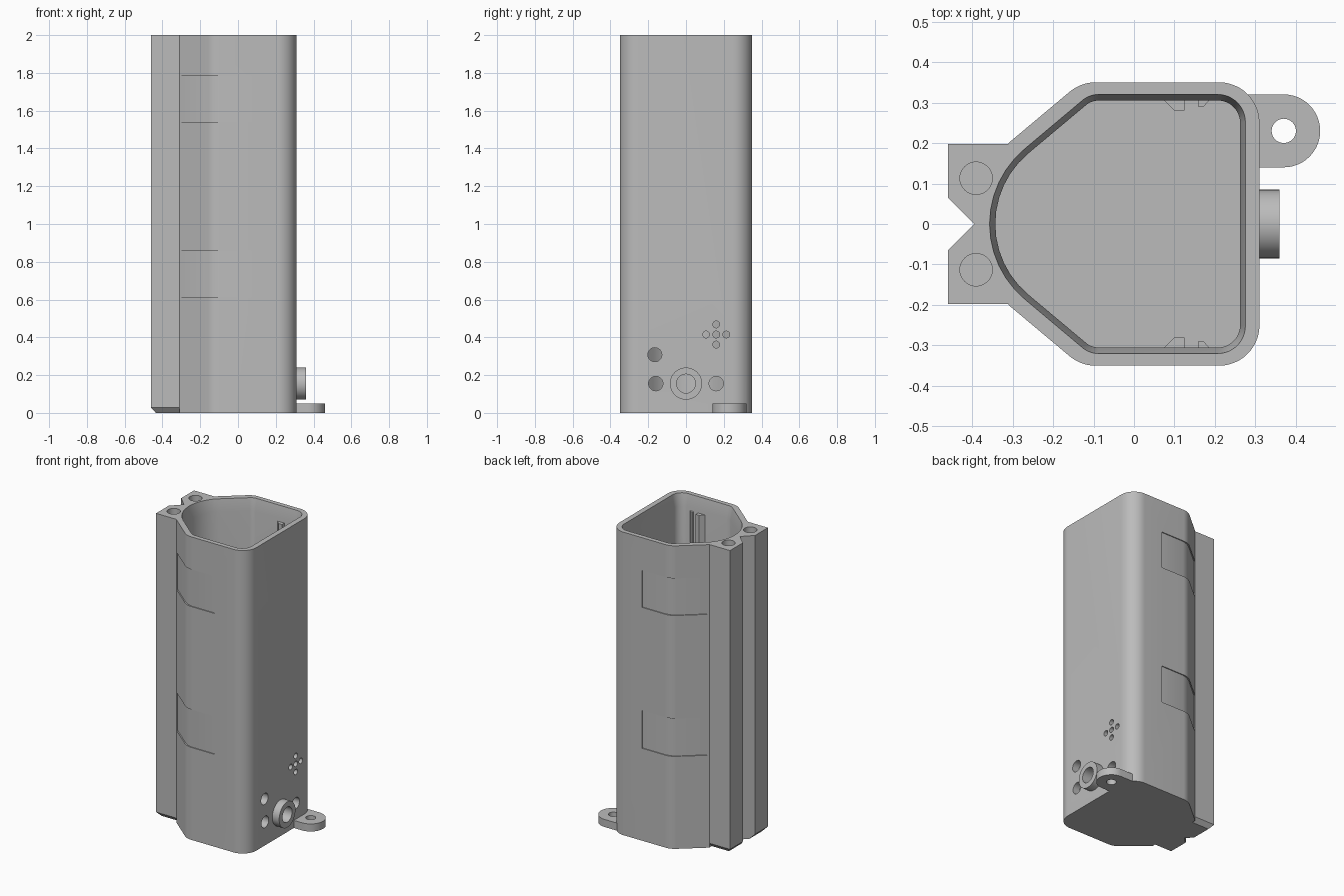
import bpy, bmesh, math
from mathutils import Vector, Matrix

if "Cube" in bpy.data.objects:
    bpy.data.objects.remove(bpy.data.objects["Cube"], do_unlink=True)

grey = bpy.data.materials.new("plain grey")
grey.use_nodes = True
COLOUR = (0.5, 0.5, 0.5, 1)
grey.diffuse_color = COLOUR
grey.node_tree.nodes["Principled BSDF"].inputs["Base Color"].default_value = COLOUR


def rounded(corners, steps=12):
    """Fillet a polygon given as (x, y, radius) corners."""
    out, n = [], len(corners)
    for i, (x, y, r) in enumerate(corners):
        p = Vector((x, y))
        if r == 0:
            out.append(p)
            continue
        a = (Vector(corners[i - 1][:2]) - p).normalized()
        b = (Vector(corners[(i + 1) % n][:2]) - p).normalized()
        half = a.angle(b) / 2
        centre = p + (a + b).normalized() * r / math.sin(half)
        start = p + a * r / math.tan(half) - centre
        end = p + b * r / math.tan(half) - centre
        sweep = start.angle_signed(end)
        for k in range(steps + 1):
            t = -sweep * k / steps
            out.append(centre + Matrix.Rotation(t, 2) @ start)
    return out


def mirrored(half):
    """Complete a half outline across y = 0, skipping points on the axis."""
    return half + [(c[0], -c[1], *c[2:]) for c in reversed(half) if c[1] != 0]


def loft(name, layers):
    """Solid through matching outlines, each given as (outline, z)."""
    bm = bmesh.new()
    rings = [[bm.verts.new((p[0], p[1], z)) for p in pts] for pts, z in layers]
    n = len(rings[0])
    bm.faces.new(rings[0])
    bm.faces.new(rings[-1])
    for lo, hi in zip(rings, rings[1:]):
        for i in range(n):
            j = (i + 1) % n
            bm.faces.new((lo[i], lo[j], hi[j], hi[i]))
    bmesh.ops.recalc_face_normals(bm, faces=bm.faces)
    me = bpy.data.meshes.new(name)
    bm.to_mesh(me)
    bm.free()
    ob = bpy.data.objects.new(name, me)
    bpy.context.collection.objects.link(ob)
    me.materials.append(grey)
    return ob


def cylinder(name, centre, radius, length, along_x=False):
    pts = [(radius * math.cos(math.tau * k / 40), radius * math.sin(math.tau * k / 40))
           for k in range(40)]
    ob = loft(name, [(pts, -length / 2), (pts, length / 2)])
    turn = Matrix.Rotation(math.pi / 2, 4, 'Y') if along_x else Matrix()
    ob.data.transform(Matrix.Translation(centre) @ turn)
    return ob


def combine(target, tool, operation='DIFFERENCE'):
    """Apply a boolean and discard the tool."""
    mod = target.modifiers.new("cut", 'BOOLEAN')
    mod.operation, mod.solver, mod.object = operation, 'EXACT', tool
    bpy.context.view_layer.update()
    dg = bpy.context.evaluated_depsgraph_get()
    result = bpy.data.meshes.new_from_object(target.evaluated_get(dg))
    target.modifiers.clear()
    target.data = result
    bpy.data.objects.remove(tool, do_unlink=True)


# Outer shell
outline = rounded(mirrored([(0.31, 0.35, 0.1), (-0.131, 0.35, 0.1), (-0.31, 0.2, 0)]))
shell = loft("housing_shell", [(outline, 0), (outline, 2)])

# Notched mounting rail with a chamfered foot
rail_top = mirrored([(-0.29, 0.198), (-0.46, 0.198), (-0.46, 0.065), (-0.395, 0)])
rail_foot = mirrored([(-0.29, 0.173), (-0.435, 0.173), (-0.435, 0.04), (-0.395, 0)])
rail = loft("rail", [(rail_foot, 0), (rail_top, 0.028), (rail_top, 2)])
combine(shell, rail, 'UNION')

# Foot tab with a screw hole
arc = [(0.37 + 0.09 * math.sin(math.pi * k / 24), 0.23 + 0.09 * math.cos(math.pi * k / 24))
       for k in range(25)]
tab_outline = [(0.27, 0.32)] + arc + [(0.27, 0.14)]
combine(shell, loft("foot_tab", [(tab_outline, 0), (tab_outline, 0.05)]), 'UNION')
combine(shell, cylinder("cutter", (0.37, 0.23, 0.02), 0.03, 0.2))

# Connector boss
combine(shell, cylinder("boss", (0.32, 0, 0.155), 0.085, 0.08, True), 'UNION')

# Cavity with a sloping lip
inner = rounded(mirrored([(0.262, 0.305, 0.055), (-0.105, 0.305, 0.05), (-0.469, 0, 0.227)]))
lip = rounded(mirrored([(0.275, 0.32, 0.068), (-0.11, 0.32, 0.063), (-0.491, 0, 0.242)]))
combine(shell, loft("cutter", [(inner, 0.05), (inner, 1.92), (lip, 2), (lip, 2.1)]))

# Connector, button, and speaker holes in the end wall
holes = [(0, 0.155, 0.05), (-0.16, 0.155, 0.038), (0.16, 0.155, 0.038), (-0.165, 0.308, 0.037)]
holes += [(0.16 + dy * 0.053, 0.415 + dz * 0.053, 0.018)
          for dy, dz in ((0, 0), (1, 0), (-1, 0), (0, 1), (0, -1))]
for y, z, r in holes:
    combine(shell, cylinder("cutter", (0.32, y, z), r, 0.2, True))

for side in (1, -1):
    # Blind screw holes in the rail top
    combine(shell, cylinder("cutter", (-0.39, side * 0.113, 1.95), 0.04, 0.4))
    # Shallow strap recesses wrapping the bevelled side
    floor = [(0.075, 0.344), (-0.095, 0.344), (-0.13, 0.335), (-0.155, 0.321),
             (-0.3, 0.2)]
    band = [(x, y * side) for x, y in floor + [(-0.3, 0.4), (0.075, 0.4)]]
    for low, high in ((0.61, 0.86), (1.54, 1.785)):
        combine(shell, loft("cutter", [(band, low), (band, high)]))
    # Board guide ribs inside the cavity
    label = "back" if side > 0 else "front"
    ribs = {"wide": [(0.07, 0.31), (0.1, 0.28), (0.125, 0.28), (0.125, 0.31)],
            "narrow": [(0.158, 0.31), (0.158, 0.29), (0.172, 0.29), (0.19, 0.31)]}
    for kind, pts in ribs.items():
        pts = [(x, y * side) for x, y in pts]
        loft(f"{label}_{kind}_guide_rib", [(pts, 0.045), (pts, 1.9)])

# Smooth the rounded walls, keep edges sharp
bpy.ops.object.select_all(action='DESELECT')
shell.select_set(True)
bpy.context.view_layer.objects.active = shell
bpy.ops.object.shade_smooth_by_angle(angle=math.radians(25))
